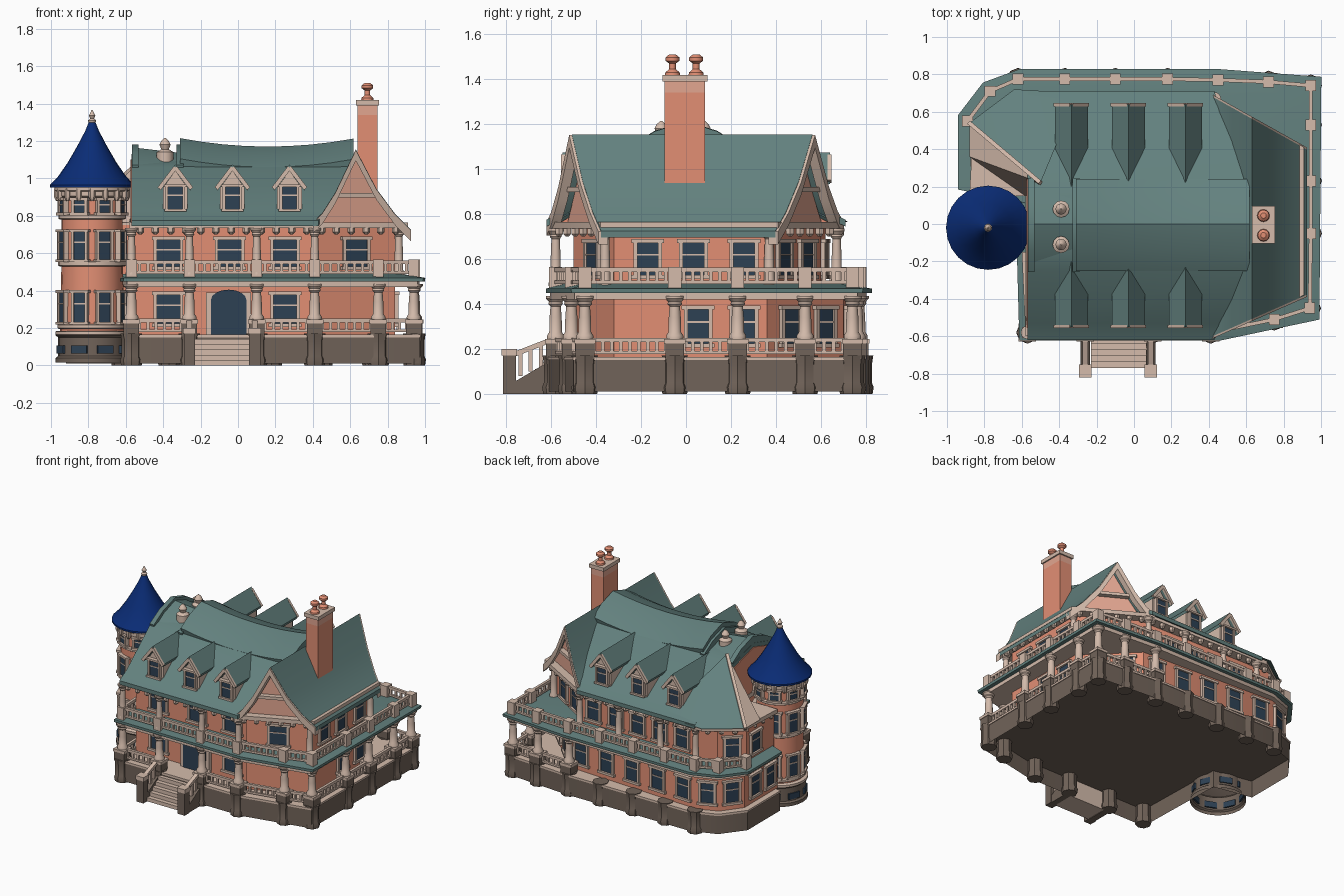
import bpy, bmesh, math
from mathutils import Vector as V

if "Cube" in bpy.data.objects:
    bpy.data.objects.remove(bpy.data.objects["Cube"])
def mat(name, *c):
    m = bpy.data.materials.new(name); m.diffuse_color = (*c, 1); return m
PINK, TRIM = mat("salmon_wall", 0.76, 0.275, 0.175), mat("cream_trim", 0.66, 0.50, 0.41)
TEAL, NAVY = mat("teal_roof", 0.125, 0.22, 0.21), mat("navy_spire", 0.003, 0.025, 0.18)
GLASS, STONE = mat("dark_glass", 0.026, 0.052, 0.088), mat("brown_stone", 0.165, 0.125, 0.10)
PALE = mat("pale_salmon", 0.76, 0.38, 0.28)
UP = V((0, 0, 1))
parts = {}
def add(name, m, verts, faces):
    p = parts.setdefault(name, (m, [], []))
    o = len(p[1])
    p[1].extend(V(v) for v in verts)
    p[2].extend([i + o for i in f] for f in faces)
def loft(name, m, rings, caps=True):
    """Closed rings joined in order, with capped ends."""
    n, k = len(rings[0]), len(rings)
    f = [[r*n + i, r*n + (i+1) % n, (r+1)*n + (i+1) % n, (r+1)*n + i] for r in range(k-1) for i in range(n)]
    f += [list(range(n)), list(range((k-1)*n, k*n))] if caps else []
    add(name, m, [v for r in rings for v in r], f)
def prism(name, m, poly, z0, z1, caps=True):
    loft(name, m, [[(x, y, z) for x, y in poly] for z in (z0, z1)], caps)
def box(name, m, x0, x1, y0, y1, z0, z1):
    prism(name, m, [(x0, y0), (x1, y0), (x1, y1), (x0, y1)], z0, z1)
def lathe(name, m, x, y, prof, n=12, caps=True):
    loft(name, m, [[(x + r*math.cos(2*math.pi*i/n), y + r*math.sin(2*math.pi*i/n), z)
                    for i in range(n)] for r, z in prof], caps)
def obox(name, m, c, a, b, u, s):
    """Box with its own axes a, b, u and size s."""
    q = [(-1, -1), (1, -1), (1, 1), (-1, 1)]
    loft(name, m, [[c + a*i*s[0]/2 + b*j*s[1]/2 + u*k*s[2]/2 for i, j in q] for k in (-1, 1)])
def beam(name, m, p, q, w, h):
    p, q = V(p), V(q); a = (q-p).normalized(); b = UP.cross(a).normalized()
    obox(name, m, (p+q)/2, a, b, a.cross(b), ((q-p).length, w, h))
def window(c, n, w, h, t=.018):
    c, n = V(c), V((n[0], n[1], 0)).normalized(); a = UP.cross(n)
    obox("window_glass", GLASS, c, a, n, UP, (w, 0.018, h))
    for s in (-1, 1):
        obox("window_frames", TRIM, c + a*s*w/2, a, n, UP, (t, 0.036, h))
        obox("window_frames", TRIM, c + UP*s*h/2, a, n, UP, (w+t*2, 0.046, t))
    obox("window_frames", TRIM, c + UP*h*0.12, a, n, UP, (w, 0.026, 0.008))
def wall_windows(p, q, ts, z, w, h):
    p, q = V((*p, 0)), V((*q, 0)); d = q - p
    for t in ts:
        window(p + d*t + UP*z, (d.y, -d.x), w, h)
# Hollow foundation skirt, porch floor, deck roof and fascia
BASE = [(-.6, -.61), (.45, -.61), (.97, -.5), (.98, .77), (.45, .81), (-.6, .81), (-.79, .74),
        (-.92, .57), (-.92, .18), (-.62, .12)]
grow = lambda s: [(x*s, y*s) for x, y in BASE]
prism("foundation", STONE, BASE, 0.01, 0.15, False)
prism("porch_underfloor", STONE, grow(.998), 0.14, 0.15)
prism("porch_floor", TRIM, grow(1.006), 0.15, 0.165)
prism("porch_fascia", TRIM, grow(.99), 0.42, 0.452)
loft("porch_roof", TEAL, [[(x, y, z) for x, y in grow(s)] for s, z in ((1.02, .448), (1.022, .468), (.9, .488))])
# House walls: lower storey reaches the rear edge, upper storey stands back
WALL = [(-.57, -.42), (.42, -.42), (.42, -.5), (.84, -.32), (.84, .36), (.45, .6), (-.5, .62),
        (-.7, .62), (-.85, .48), (-.85, .15), (-.57, .15)]
LOW = WALL[:5] + [(.5, .7), (-.62, .76), (-.77, .7), (-.88, .55), (-.88, .15), (-.57, .15)]
prism("lower_walls", PINK, LOW, 0.16, 0.44)
prism("upper_walls", PINK, WALL, 0.46, 0.75)
for P, z, h, table in (
        (LOW, .3, .17, {0: (.2, .83), 3: (.55, .85), 4: (.3, .75), 5: (.1, .3, .5, .7, .9), 6: (.5,), 7: (.5,), 8: (.3, .75)}),
        (WALL, .6, .16, {0: (.2, .53, .83), 2: (.5,), 3: (.22, .52, .85), 4: (.3, .72), 5: (.1, .3, .5, .7, .9), 7: (.5,), 8: (.3,)})):
    for i, ts in table.items():
        wall_windows(P[i], P[i+1], ts, z, .14 if i < 3 else .11, h)
# Front door with an arched top
box("door_surround", TRIM, -.17, .07, -.45, -.41, .16, .39)
loft("front_door", GLASS, [[(-.05 + .095*math.cos(a*math.pi/8), y, .35 + .055*math.sin(a*math.pi/8))
     for a in range(9)] + [(-.145, y, .165), (.045, y, .165)] for y in (-.456, -.42)])
# Porch piers, columns, newels and railings
POSTS = [(-.57, -.58), (-.26, -.58), (.1, -.58), (.41, -.58), (.75, -.51), (.94, -.45), (.945, -.05),
         (.945, .23), (.945, .53), (.945, .74), (.72, .76), (.45, .77), (.18, .775), (-.1, .775), (-.37, .775),
         (-.62, .775), (-.77, .71), (-.89, .55)]
def column(x, y, z0, z1, r):
    lathe("porch_columns", TRIM, x, y, [(r*1.4, z0), (r*1.4, z0+.015), (r*1.05, z0+.03), (r, (z0+z1)/2),
          (r*.85, z1-.045), (r*1.2, z1-.035), (r*1.1, z1-.025), (r*1.6, z1-.01), (r*1.6, z1)])
def railing(p, q, z):
    for dz, t in ((.015, .014), (.07, .02)):
        beam("railings", TRIM, (*p, z+dz), (*q, z+dz), .02, t)
    n = max(2, round(math.dist(p, q)/.042))
    for k in range(1, n):
        x, y = (p[j] + (q[j]-p[j])*k/n for j in (0, 1))
        box("balusters", TRIM, x-.008, x+.008, y-.008, y+.008, z+.01, z+.07)
for i, (x, y) in enumerate(POSTS):
    if i < 16:
        lathe("stone_piers", STONE, x, y, [(.055, 0), (.06, .03), (.052, .05), (.052, .13), (.058, .17)], 8)
    if i < 12:
        box("pier_blocks", STONE, x-.042, x+.042, y-.042, y+.042, .155, .225)
        box("pier_caps", TRIM, x-.047, x+.047, y-.047, y+.047, .225, .245)
        column(x, y, .245, .435, .027)
    box("balcony_newels", TRIM, x-.029, x+.029, y-.029, y+.029, .46, .565)
    if i:
        railing(POSTS[i-1], POSTS[i], .482)
        if i != 2 and i < 12:
            railing(POSTS[i-1], POSTS[i], .17)
for x, y in POSTS[:4] + [(.43, .67), (.1, .67), (-.25, .67), (-.55, .67), (.86, -.36), (.86, .37)]:
    column(x, y, .48, .735, .022)
for z in (.17, .482):
    railing((-.57, -.58), (-.59, -.15), z)
# Front steps with wedge sides and sloping rails
for i in range(5):
    box("front_steps", TRIM, -.23, .07, -.77+.033*i, -.6, .028*i, .028*(i+1))
for x in (-.26, .09):
    box("step_posts", STONE, x-.03, x+.03, -.815, -.757, 0, .17)
    box("step_post_caps", TRIM, x-.034, x+.034, -.82, -.752, .17, .2)
    loft("step_sides", STONE, [[(x+d, -.77, 0), (x+d, -.6, 0), (x+d, -.6, .15), (x+d, -.77, .05)] for d in (-.025, .025)])
    beam("step_rails", TRIM, (x, -.78, .17), (x, -.6, .24), .03, .022)
    for k in range(1, 4):
        box("step_balusters", TRIM, x-.009, x+.009, -.79+.045*k, -.772+.045*k, .06+.02*k, .17+.016*k)
# Eaves cornice with brackets
EAVE = [(-.58, -.6), (.42, -.6), (.91, -.38), (.91, .41), (.44, .68), (-.62, .7), (-.86, .53), (-.88, .15), (-.58, .15)]
prism("cornice", TRIM, EAVE, .735, .765)
for p, q in list(zip(EAVE, EAVE[1:]))[:7]:
    n = max(2, round(math.dist(p, q)/.085))
    for k in range(n):
        x, y = (.97*(p[j] + (q[j]-p[j])*(k+.5)/n) for j in (0, 1))
        lathe("eave_brackets", TRIM, x, y, [(.008, .7), (.02, .712), (.02, .74)], 6)
# Main roof: bell-cast slopes, pink attic inside, raised sagging ridge cap
PROF = [(-.62, .775, .43), (-.53, .825, .46), (-.25, 1.06, .6), (0, 1.13, .62),
        (.25, 1.06, .6), (.6, .825, .46), (.71, .775, .43)]
loft("main_roof", TEAL, [[(-.57, y, z), (x, y, z), (x, y, z-.03), (-.57, y, z-.03)] for y, z, x in PROF])
loft("attic", PINK, [[(x, y*.95, z-.03) for y, z, _ in PROF] for x in (-.575, .45)])
CAP = [(-.24, 1.02), (-.25, 1.06), (-.14, 1.125), (0, 1.17), (.14, 1.125), (.24, 1.06), (.23, 1.02)]
sag = lambda x: .045*((x-.16)/.47)**2
loft("ridge_cap", TEAL, [[(-.31+i*.116, y, z + sag(-.31+i*.116)) for y, z in CAP] for i in range(9)])
loft("left_ridge_cap", TEAL, [[(x, y*.95, z-d) for y, z in CAP] for x, d in ((-.56, .005), (-.3, .035))])
for x in (-.55, -.31):
    loft("roof_ribs", TEAL, [[(x+d, y*1.03, z+.012) for y, z in CAP] for d in (-.018, .018)])
for y in (-.11, .08):
    lathe("ridge_finials", TRIM, -.39, y, [(.045, 1.06), (.045, 1.14), (.02, 1.155), (.03, 1.18), (.02, 1.2), (.004, 1.215)])
# Right wing roof, its ends skewed in plan, with curved bargeboards
WING = [(.40, .765), (.45, .815), (.52, .925), (.63, 1.155), (.74, .945), (.84, .81), (.925, .725)]
yf = lambda x: -.6 + (x-.42)*.44
yb = lambda x: .68 - (x-.42)*.56
loft("wing_roof", TEAL, [[(x, yf(x), z), (x, yb(x), z), (x, yb(x), z-.03), (x, yf(x), z-.03)] for x, z in WING])
GABLE = [(.44, .74), (.46, .78), (.52, .89), (.63, 1.12), (.74, .91), (.84, .775), (.86, .74)]
loft("wing_gable", PALE, [[(x, f(x)+o, z) for x, z in GABLE] for f, o in ((yf, .06), (yb, -.06))])
for f, s in ((yf, 1), (yb, -1)):
    loft("bargeboards", TRIM, [[(x, f(x)-.012*s, z-.003), (x, f(x)+.03*s, z-.003),
         (x, f(x)+.03*s, z-.06), (x, f(x)-.012*s, z-.06)] for x, z in WING])
    beam("gable_ties", TRIM, (.53, f(.53)+.04*s, .91), (.73, f(.73)+.04*s, .91), .04, .022)
# Dormers, three on each side
for x in (-.335, -.03, .275):
    for y0, y1, s in ((-.53, -.2, -1), (.62, .2, 1)):
        loft("dormer_walls", TRIM, [[(x-.066, y, .8), (x+.066, y, .8), (x+.066, y, .95), (x, y, 1.04), (x-.066, y, .95)]
             for y in (y0-.012*s, y1)])
        loft("dormer_roofs", TEAL, [[(x-.088, y, .955), (x, y, 1.075), (x+.088, y, .955), (x+.082, y, .935),
             (x, y, 1.045), (x-.082, y, .935)] for y in (y0+.02*s, y1)])
        window((x, y0-.006*s, .895), (0, s), .09, .13, .014)
        for k in (-1, 1):
            beam("dormer_bargeboards", TRIM, (x+k*.086, y0+.018*s, .945), (x, y0+.018*s, 1.058), .018, .022)
# Rear bay hip roof, with a pale face towards the tower
HIP = [(-.3, .7, .77), (-.64, .72, .765), (-.88, .54, .765), (-.88, .36, .765), (-.58, .15, .765), (-.5, .22, 1.11)]
add("bay_roof", TEAL, HIP, [(0, 1, 5), (1, 2, 5)])
add("bay_gable", TRIM, HIP, [(2, 3, 5), (3, 4, 5)])
beam("bay_bargeboard", TRIM, HIP[2], HIP[5], .022, .022)
# Round tower
TX, TY = -.78, -.02
lathe("tower_base", STONE, TX, TY, [(.195, .015), (.195, .04), (.182, .05), (.182, .15), (.195, .16), (.195, .18)], 24, False)
lathe("tower_wall", PINK, TX, TY, [(.172, .17), (.165, .5), (.162, .95)], 24)
for z, r, h in ((.165, .197, .02), (.2, .186, .022), (.535, .183, .022), (.785, .18, .022), (.905, .185, .03), (.935, .2, .025)):
    lathe("tower_bands", TRIM, TX, TY, [(r-.01, z-.006), (r, z), (r, z+h-.005), (r-.01, z+h)], 24)
for k in range(16):
    a = math.pi/8 + k*math.pi/8
    n = V((math.cos(a), math.sin(a), 0))
    lathe("tower_brackets", TRIM, TX+.185*n.x, TY+.185*n.y, [(.008, .88), (.018, .9), (.018, .945)], 6)
    if k % 2 == 0:
        for z, h, w in ((.31, .17, .08), (.64, .16, .08), (.85, .08, .075)):
            window(V((TX, TY, z)) + n*.165, n, w, h, .015)
        obox("tower_base_windows", GLASS, V((TX, TY, .085)) + n*.178, UP.cross(n), n, UP, (.09, .02, .045))
lathe("tower_spire", NAVY, TX, TY, [(.19, .95), (.225, .952), (.225, .965), (.182, 1.01), (.13, 1.085),
      (.078, 1.175), (.036, 1.255), (.014, 1.31)], 24)
lathe("tower_finial", TRIM, TX, TY, [(.018, 1.295), (.022, 1.31), (.01, 1.32), (.018, 1.335), (.01, 1.35), (.003, 1.365)])
# Chimney with two pots
box("chimney", PINK, .64, .745, -.095, .085, .88, 1.34)
box("chimney_collar", PALE, .64, .745, -.095, .085, 1.34, 1.395)
box("chimney_cap", TRIM, .63, .755, -.105, .095, 1.39, 1.418)
for y in (-.06, .045):
    lathe("chimney_pots", PINK, .692, y, [(.034, 1.415), (.032, 1.43), (.015, 1.445), (.015, 1.47), (.031, 1.482), (.031, 1.497), (.015, 1.51)])
# Turn the gathered parts into objects, smooth except at sharp edges
for name, (m, verts, faces) in parts.items():
    me = bpy.data.meshes.new(name)
    me.from_pydata(verts, [], faces)
    bm = bmesh.new(); bm.from_mesh(me)
    bmesh.ops.recalc_face_normals(bm, faces=bm.faces)
    for f in bm.faces:
        f.smooth = True
    for e in bm.edges:
        e.smooth = len(e.link_faces) == 2 and e.calc_face_angle(0) < math.radians(35)
    bm.to_mesh(me); bm.free()
    me.materials.append(m)
    bpy.context.collection.objects.link(bpy.data.objects.new(name, me))

for m in bpy.data.materials:
    if m.users and not m.is_grease_pencil:
        m.use_nodes = True
        m.node_tree.nodes["Principled BSDF"].inputs["Base Color"].default_value = m.diffuse_color
